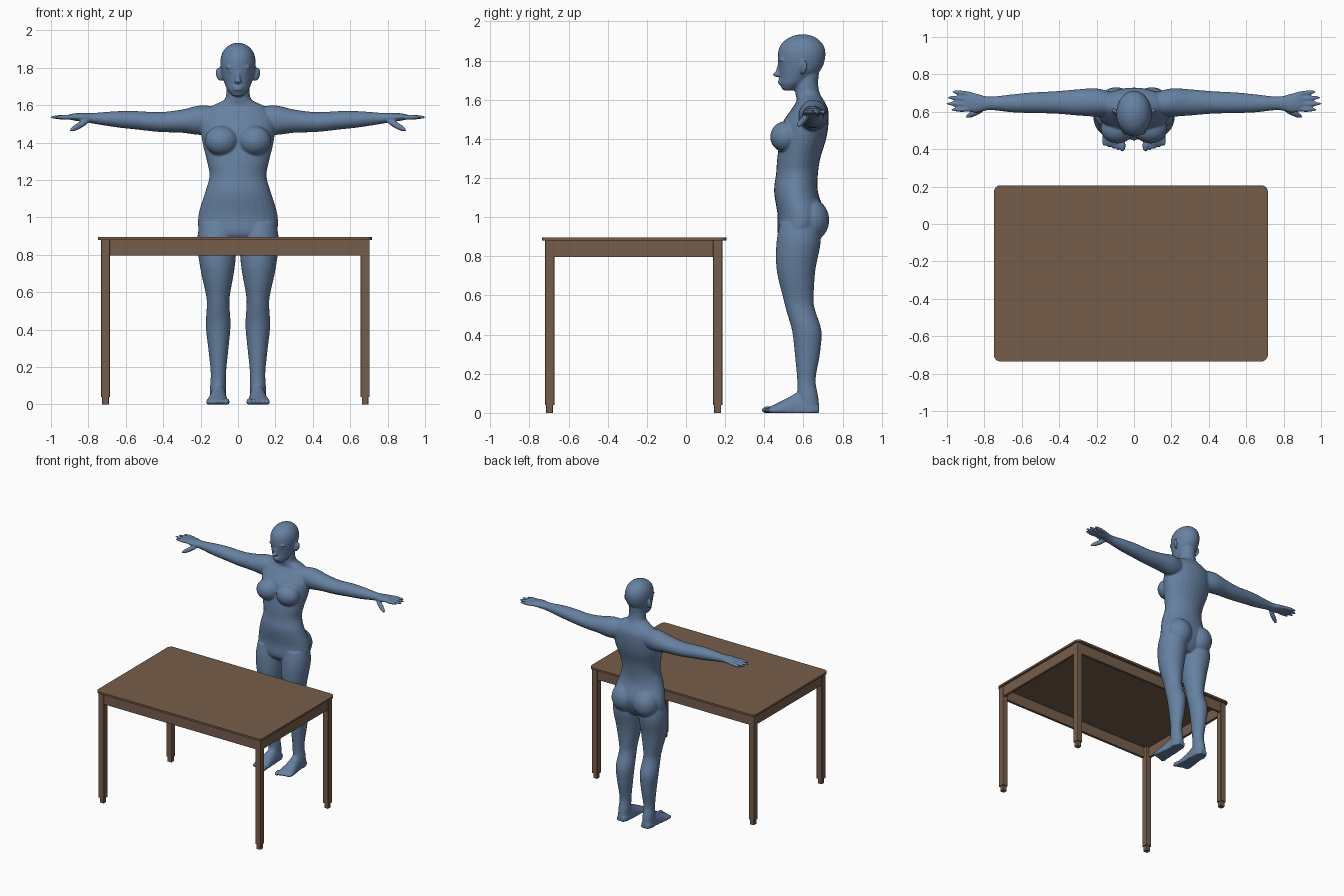
import bpy
import bmesh
import math
from mathutils import Vector, Matrix

if "Cube" in bpy.data.objects:
    bpy.data.objects.remove(bpy.data.objects["Cube"], do_unlink=True)


def make_material(name, colour):
    mat = bpy.data.materials.new(name)
    mat.use_nodes = True
    mat.diffuse_color = (*colour, 1)
    for node in mat.node_tree.nodes:
        if node.type == "BSDF_PRINCIPLED":
            node.inputs["Base Color"].default_value = (*colour, 1)
    return mat


blue = make_material("body blue", (.135, .22, .36))
brown = make_material("wood brown", (.18, .11, .07))


def add_object(name, bm, mat):
    bmesh.ops.recalc_face_normals(bm, faces=bm.faces[:])
    mesh = bpy.data.meshes.new(name)
    bm.to_mesh(mesh)
    bm.free()
    mesh.materials.append(mat)
    obj = bpy.data.objects.new(name, mesh)
    bpy.context.scene.collection.objects.link(obj)
    return obj


def box(name, low, high, corner=0):
    """Box between two corners, with optionally rounded upright edges."""
    low, high = Vector(low), Vector(high)
    bm = bmesh.new()
    size = Matrix.Diagonal((*(high - low), 1))
    bmesh.ops.create_cube(bm, matrix=Matrix.Translation((low + high) / 2) @ size)
    if corner:
        upright = [e for e in bm.edges
                   if abs(e.verts[0].co.z - e.verts[1].co.z) > .001]
        bmesh.ops.bevel(bm, geom=upright, offset=corner, segments=5,
                        profile=.5, affect="EDGES")
    return add_object(name, bm, brown)


def blend(a, b, c, d, t):
    """Smooth curve value between b and c."""
    return b + t / 2 * (c - a + t * (2 * a - 5 * b + 4 * c - d
                                     + t * (3 * (b - c) + d - a)))


def loft(bm, sections, u, v, steps=4, sides=28):
    """Skin over elliptical sections (x, y, z, radius along u, radius along v)."""
    u, v = Vector(u), Vector(v)
    ends = [sections[0]] + sections + [sections[-1]]
    rows = []
    for i in range(len(sections) - 1):
        for k in range(steps):
            rows.append([blend(*p, k / steps) for p in zip(*ends[i:i + 4])])
    rows.append(sections[-1])
    rings = []
    for x, y, z, ru, rv in rows:
        ring = []
        for k in range(sides):
            a = math.tau * k / sides
            co = Vector((x, y, z)) + u * ru * math.cos(a) + v * rv * math.sin(a)
            ring.append(bm.verts.new(co))
        rings.append(ring)
    for r, s in zip(rings, rings[1:]):
        for k in range(sides):
            n = (k + 1) % sides
            bm.faces.new((r[k], r[n], s[n], s[k]))
    bm.faces.new(rings[0])
    bm.faces.new(rings[-1])


def blob(bm, centre, radii, along=(0, 0, 1)):
    """Ellipsoid whose third radius points along a direction."""
    turn = Vector(along).to_track_quat("Z", "Y")
    bmesh.ops.create_uvsphere(
        bm, u_segments=20, v_segments=14, radius=1,
        matrix=Matrix.LocRotScale(Vector(centre), turn, Vector(radii)))


def finger(bm, base, tip, radius):
    base, tip = Vector(base), Vector(tip)
    along = tip - base
    blob(bm, (base + tip) / 2, (radius, radius, along.length / 2), along)


X, Y, Z = (1, 0, 0), (0, 1, 0), (0, 0, 1)
bm = bmesh.new()

# Left arm and hand
loft(bm, [(.1, .64, 1.52, .06, .07), (.2, .65, 1.52, .075, .079),
          (.3, .65, 1.515, .07, .062), (.42, .65, 1.51, .06, .053),
          (.55, .648, 1.52, .055, .049), (.65, .645, 1.525, .048, .043),
          (.77, .645, 1.53, .036, .029), (.83, .645, 1.535, .049, .024),
          (.87, .65, 1.537, .053, .02), (.9, .652, 1.537, .045, .014)], Y, Z)
for base_y, x, y in ((.69, .975, .708), (.665, 1, .677),
                     (.64, 1.005, .643), (.615, .98, .611)):
    finger(bm, (.84, base_y, 1.537), (x, y, 1.536), .0135)
finger(bm, (.79, .625, 1.525), (.9, .57, 1.462), .017)

# Left leg
loft(bm, [(.105, .58, .97, .1, .1), (.112, .575, .87, .106, .113),
          (.11, .562, .73, .092, .099), (.107, .575, .58, .063, .077),
          (.106, .587, .52, .061, .074), (.106, .617, .42, .066, .075),
          (.105, .62, .3, .054, .064), (.105, .615, .17, .041, .047),
          (.107, .622, .08, .043, .054), (.107, .627, 0, .042, .054)], X, Y)

# Left foot and toes
loft(bm, [(.107, .68, .012, .03, .03), (.106, .64, .012, .045, .07),
          (.105, .58, .012, .046, .095), (.108, .52, .012, .052, .065),
          (.11, .46, .012, .06, .035), (.11, .425, .012, .055, .018)], X, Z)
for i in range(5):
    size = .02 if i == 0 else .0145
    blob(bm, (.062 + .024 * i, .418 + .007 * i, .014), (size * .85, .032, size))

# Left side masses: breast, buttock, brow, eye, ear
blob(bm, (.088, .51, 1.41), (.09, .08, .08))
blob(bm, (.095, .635, .985), (.1, .097, .11))
blob(bm, (.038, .49, 1.803), (.03, .014, .008))
blob(bm, (.036, .496, 1.781), (.016, .017, .012))
blob(bm, (.099, .6, 1.765), (.013, .023, .037), (.25, .2, 1))

# Copy every side part across to the right
copy = bmesh.ops.duplicate(bm, geom=bm.verts[:] + bm.edges[:] + bm.faces[:])
for item in copy["geom"]:
    if isinstance(item, bmesh.types.BMVert):
        item.co.x *= -1

# Torso and neck
loft(bm, [(0, .58, .86, .1, .06), (0, .575, .91, .2, .105),
          (0, .588, 1.01, .212, .12), (0, .562, 1.13, .177, .112),
          (0, .567, 1.22, .153, .107), (0, .576, 1.3, .166, .11),
          (0, .598, 1.4, .19, .118), (0, .61, 1.48, .198, .118),
          (0, .632, 1.55, .185, .094), (0, .635, 1.595, .14, .07),
          (0, .622, 1.63, .073, .063), (0, .615, 1.68, .062, .06),
          (0, .62, 1.74, .06, .06)], X, Y)

# Head
loft(bm, [(0, .525, 1.648, .028, .03), (0, .543, 1.68, .056, .063),
          (0, .566, 1.72, .073, .087), (0, .584, 1.76, .086, .11),
          (0, .59, 1.82, .095, .122), (0, .592, 1.87, .088, .114),
          (0, .594, 1.906, .066, .085), (0, .596, 1.927, .035, .045),
          (0, .596, 1.934, .01, .01)], X, Y)

# Nose and lips
blob(bm, (0, .468, 1.729), (.018, .025, .014))
blob(bm, (0, .476, 1.757), (.011, .014, .04), (0, .25, 1))
for z in (1.684, 1.697):
    blob(bm, (0, .483, z), (.027, .014, .0075))

# Flat soles, then fuse all parts into one smooth skin
for vert in bm.verts:
    vert.co.z = max(vert.co.z, 0)
body = add_object("human_body", bm, blue)
fuse = body.modifiers.new("fuse", "REMESH")
fuse.mode = "VOXEL"
fuse.voxel_size = .006
fuse.use_smooth_shade = True
soften = body.modifiers.new("soften", "SMOOTH")
soften.factor = .5
soften.iterations = 5

# Table top
box("table_top", (-.749, -.735, .88), (.716, .207, .895), .035)

# Legs with narrower feet
for side, x in (("right", -.709), ("left", .68)):
    for end, y in (("front", -.697), ("back", .162)):
        for part, half, low, high in (("leg", .024, .04, .88),
                                      ("foot", .018, 0, .04)):
            box(f"{end}_{side}_{part}", (x - half, y - half, low),
                (x + half, y + half, high), .005)

# Rails under the top
for end, y in (("front", -.708), ("back", .173)):
    box(f"{end}_rail", (-.69, y - .01, .797), (.66, y + .01, .88))
for side, x in (("right", -.72), ("left", .691)):
    box(f"{side}_rail", (x - .01, -.68, .797), (x + .01, .145, .88))
